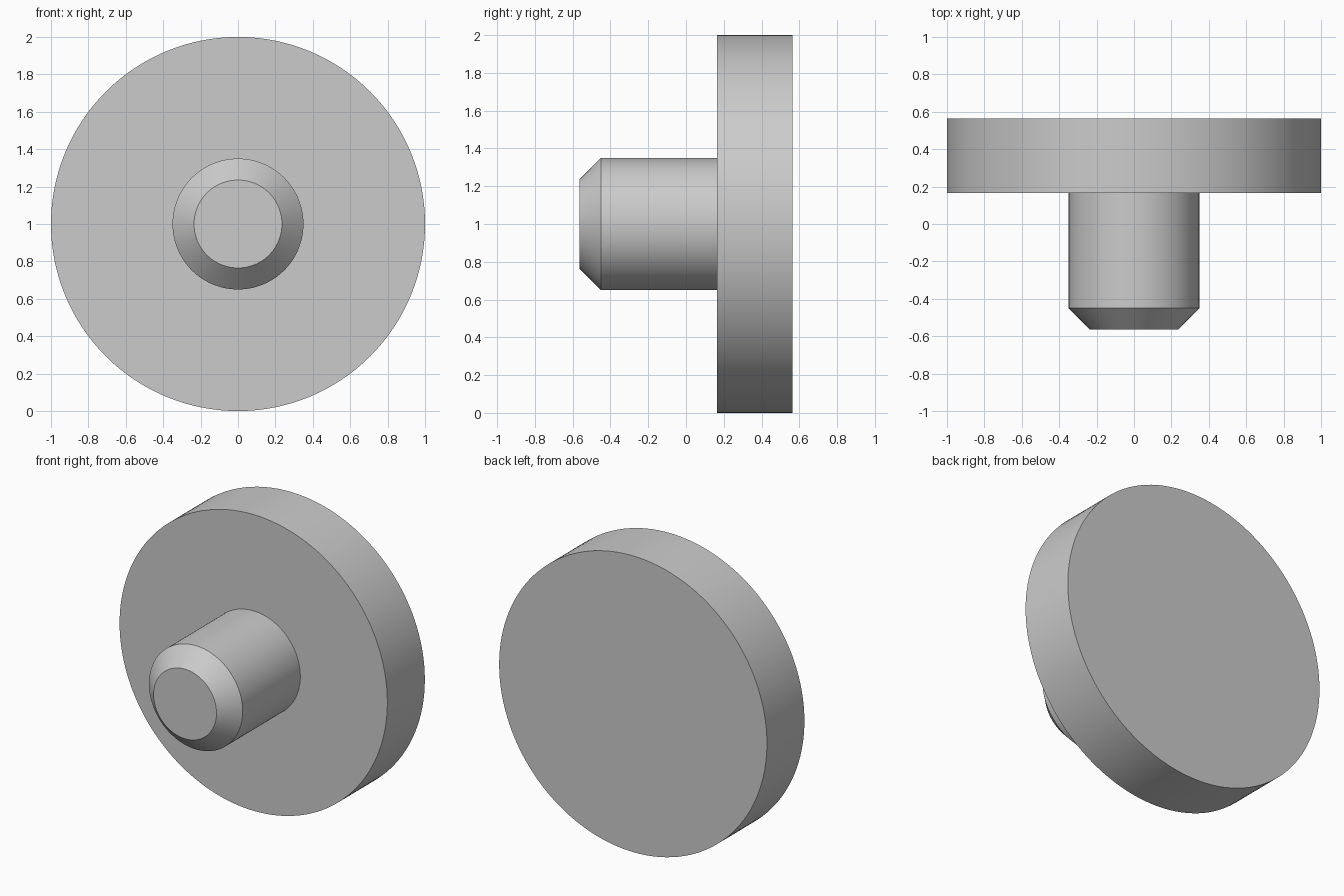
import bpy
import bmesh
from math import cos, sin, tau, radians

cube = bpy.data.objects.get("Cube")
if cube:
    bpy.data.objects.remove(cube, do_unlink=True)

SEGMENTS = 128
CENTRE_Z = 1.0

# Plain grey material
grey = bpy.data.materials.new("plain_grey")
grey.use_nodes = True
colour = (0.6, 0.6, 0.6, 1.0)
grey.diffuse_color = colour
grey.node_tree.nodes["Principled BSDF"].inputs["Base Color"].default_value = colour


def turned_part(name, profile):
    """Revolve (radius, y) points about the y axis and cap both ends."""
    bm = bmesh.new()
    angles = [tau * i / SEGMENTS for i in range(SEGMENTS)]
    rings = [[bm.verts.new((r * cos(a), y, CENTRE_Z + r * sin(a))) for a in angles]
             for r, y in profile]
    for lower, upper in zip(rings, rings[1:]):
        for i in range(SEGMENTS):
            j = (i + 1) % SEGMENTS
            bm.faces.new((lower[i], lower[j], upper[j], upper[i]))
    bm.faces.new(rings[0])
    bm.faces.new(rings[-1])
    bmesh.ops.recalc_face_normals(bm, faces=bm.faces)
    mesh = bpy.data.meshes.new(name)
    bm.to_mesh(mesh)
    bm.free()
    mesh.materials.append(grey)
    obj = bpy.data.objects.new(name, mesh)
    bpy.context.collection.objects.link(obj)
    bpy.ops.object.select_all(action="DESELECT")
    obj.select_set(True)
    bpy.context.view_layer.objects.active = obj
    bpy.ops.object.shade_smooth_by_angle(angle=radians(30))
    return obj


# Chamfered pin and wide disc turned as one solid
turned_part("pin_with_disc_head", [
    (0.235, -0.565),  # pin tip
    (0.35, -0.45),    # chamfer end
    (0.35, 0.165),    # pin meets disc
    (1.0, 0.165),     # disc front rim
    (1.0, 0.565),     # disc back rim
])
